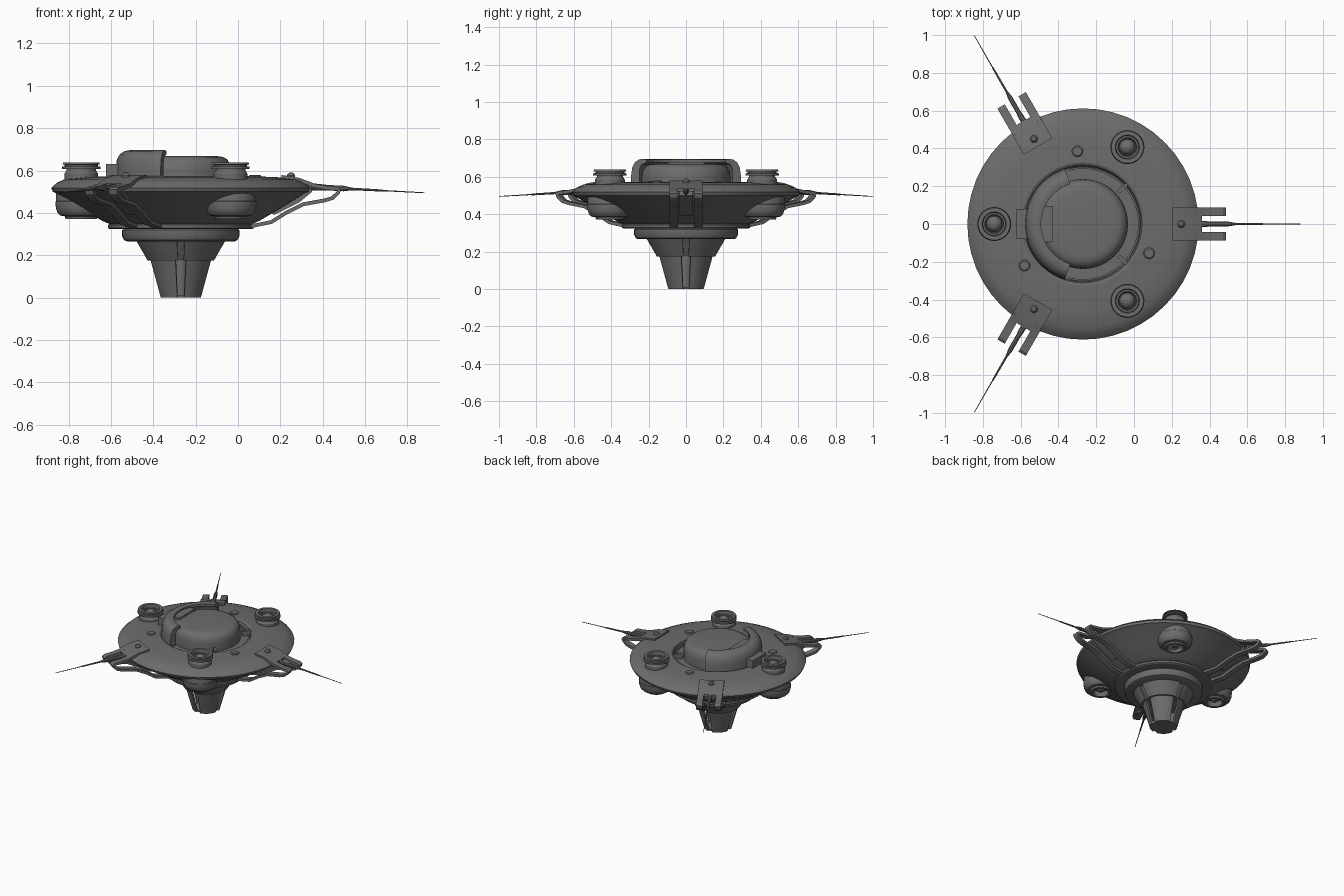
import bpy, bmesh, math
from math import radians, cos, sin
from mathutils import Matrix, Vector

old = bpy.data.objects.get("Cube")
if old:
    bpy.data.objects.remove(old, do_unlink=True)

grey = bpy.data.materials.new("hull_grey")
grey.use_nodes = True
COLOR = (0.15, 0.15, 0.145, 1)
grey.diffuse_color = COLOR
grey.node_tree.nodes["Principled BSDF"].inputs["Base Color"].default_value = COLOR

CENTER = Matrix.Translation((-0.27, 0, 0))


def spoke(angle, r=0, z=0):
    """Frame at radius r and height z, with local x pointing outwards."""
    return CENTER @ Matrix.Rotation(radians(angle), 4, 'Z') @ Matrix.Translation((r, 0, z))


def finish(name, bm, matrix):
    bmesh.ops.remove_doubles(bm, verts=bm.verts, dist=1e-5)
    bmesh.ops.recalc_face_normals(bm, faces=bm.faces)
    mesh = bpy.data.meshes.new(name)
    bm.to_mesh(mesh)
    bm.free()
    mesh.materials.append(grey)
    ob = bpy.data.objects.new(name, mesh)
    ob.matrix_world = matrix
    bpy.context.collection.objects.link(ob)
    bpy.ops.object.select_all(action='DESELECT')
    ob.select_set(True)
    bpy.context.view_layer.objects.active = ob
    bpy.ops.object.shade_smooth_by_angle(angle=radians(30))
    return ob


def lathe(name, profile, matrix=CENTER, segs=48, start=0, end=360, loop=False):
    """Revolve (radius, z) points; loop closes the section, part turns get end caps."""
    bm = bmesh.new()
    full = end - start == 360
    rings = []
    for i in range(segs if full else segs + 1):
        a = radians(start + (end - start) * i / segs)
        rings.append([bm.verts.new((r * cos(a), r * sin(a), z)) for r, z in profile])
    n = len(profile)
    for i in range(segs):
        a, b = rings[i], rings[(i + 1) % len(rings)]
        for j in range(n if loop else n - 1):
            k = (j + 1) % n
            bm.faces.new((a[j], a[k], b[k], b[j]))
    if not full:
        bm.faces.new(rings[0])
        bm.faces.new(rings[-1])
    return finish(name, bm, matrix)


def extrude(name, pts, y0, y1, matrix):
    """Extrude a side outline of (radius, z) points between two y values."""
    bm = bmesh.new()
    a = [bm.verts.new((r, y0, z)) for r, z in pts]
    b = [bm.verts.new((r, y1, z)) for r, z in pts]
    bm.faces.new(a)
    bm.faces.new(b)
    for i in range(len(pts)):
        j = (i + 1) % len(pts)
        bm.faces.new((a[i], a[j], b[j], b[i]))
    return finish(name, bm, matrix)


def box(name, x, y, z, matrix=CENTER):
    return extrude(name, [(x[0], z[0]), (x[1], z[0]), (x[1], z[1]), (x[0], z[1])], *y, matrix)


def thicken(path, t):
    """Outline of a bar of thickness t on the right-hand side of a path."""
    pts = [Vector(p) for p in path]
    inner = []
    for i, p in enumerate(pts):
        d = (pts[min(i + 1, len(pts) - 1)] - pts[max(i - 1, 0)]).normalized()
        inner.append(p + Vector((d.y, -d.x)) * t)
    return [tuple(p) for p in pts + inner[::-1]]


# Saucer hull with a recess around the cockpit
lathe("saucer_hull", [(0, .54), (.305, .54), (.312, .566), (.325, .573), (.45, .569),
                      (.55, .558), (.585, .542), (.612, .518), (.605, .5), (.58, .488),
                      (.47, .42), (.37, .362), (.33, .345), (0, .345)], segs=48)
lathe("recess_lip", [(.292, .535), (.292, .55), (.302, .55), (.302, .535)],
      loop=True, start=-105, end=105)

# Cockpit dome, surrounding visor and its fittings
lathe("cockpit_dome", [(0, .668), (.17, .668), (.2, .664), (.22, .652), (.233, .63),
                       (.238, .6), (.238, .535)])
lathe("visor", [(.31, .555), (.308, .61), (.302, .65), (.288, .677), (.265, .692), (.24, .696),
                (.222, .692), (.222, .675), (.25, .665), (.262, .64), (.262, .555)],
      start=108, end=252, segs=24, loop=True)
box("visor_back_block", (-.352, -.29), (-.08, .08), (.565, .63))
box("visor_inner_block", (-.225, -.16), (-.095, .095), (.655, .68))
for side in (1, -1):
    box("recess_clip", (.25, .315), (-.01, .01), (.535, .578), spoke(42 * side))

# Flush hatches on the deck
for x, y in ((-.3, .385), (.08, -.155), (-.58, -.22)):
    lathe("deck_hatch", [(0, .579), (.024, .579), (.03, .574), (.03, .56)],
          Matrix.Translation((x, y, 0)), segs=20)

# Hub below the hull
lathe("hub_flange", [(0, .35), (.335, .35), (.343, .343), (.343, .328), (.335, .323), (0, .323)])
lathe("hub_ring", [(0, .33), (.262, .33), (.277, .318), (.277, .29), (.268, .272),
                   (.255, .266), (0, .266)])
lathe("collar_core", [(0, .27), (.198, .27), (.146, .178), (0, .178)])
lathe("nozzle_core", [(0, .18), (.035, .18), (.03, .003), (0, .003)], segs=16)
lathe("nozzle_cap", [(0, .01), (.086, .01), (.084, 0), (0, 0)], segs=32)
for i in range(4):
    a = 90 * i
    lathe("collar_panel", [(.212, .27), (.157, .175), (.14, .175), (.19, .27)],
          start=a + 5, end=a + 85, segs=12, loop=True)
    lathe("nozzle_panel", [(.146, .18), (.096, 0), (.081, 0), (.13, .18)],
          start=a + 10, end=a + 80, segs=10, loop=True)

# Three engine pods through the rim
for a in (180, 60, -60):
    pod = spoke(a, .47)
    lathe("pod_stem", [(.08, .55), (.08, .585), (.07, .6), (.07, .612), (.05, .612),
                       (.045, .59), (0, .59)], pod, 32)
    lathe("pod_top_ring", [(.09, .607), (.09, .618), (.078, .62), (.078, .627), (.088, .629),
                           (.085, .638), (.064, .638), (.06, .625), (.062, .607)],
          pod, 32, loop=True)
    lathe("pod_top_bulb", [(0, .63), (.018, .627), (.033, .616), (.042, .6), (.042, .585)], pod, 24)
    lathe("pod_body", [(0, .52), (.112, .52), (.12, .505), (.12, .455), (.122, .453), (.122, .44),
                       (.119, .42), (.112, .4), (.098, .387), (.078, .384), (.074, .372),
                       (.056, .372), (.05, .41), (0, .41)], pod, 32)
    lathe("pod_exhaust_cone", [(0, .38), (.018, .385), (.03, .412)], pod, 20)

# Three forked arms with braces running under the hull, and long antennas
BRACE = [(.59, .554), (.63, .538), (.69, .527), (.74, .522), (.756, .51), (.75, .49),
         (.72, .462), (.68, .45), (.58, .432), (.5, .392), (.43, .348), (.33, .328)]
PLATE = [(.475, .579), (.56, .565), (.63, .538), (.63, .52), (.56, .545), (.475, .56)]
for a in (0, 120, -120):
    arm = spoke(a)
    extrude("fork_plate", PLATE, -.087, .087, arm)
    for y0, y1 in ((.042, .087), (-.087, -.042)):
        extrude("fork_brace", thicken(BRACE, .018), y0, y1, arm)
    extrude("arm_housing", [(.5, .55), (.615, .525), (.62, .5), (.56, .45), (.44, .39), (.4, .42)],
            -.035, .035, arm)
    lathe("arm_pivot", [(0, .025), (.012, .021), (.02, .01), (.02, -.02), (0, -.02)],
          spoke(a, .52, .567), 16)
    lathe("antenna", [(0, 0), (.016, 0), (.016, .13), (.013, .17), (.013, .25), (.006, .29),
                      (.005, .43), (.003, .44), (.002, .632), (0, .632)],
          spoke(a, .52, .528) @ Matrix.Rotation(radians(93), 4, 'Y'), 10)
